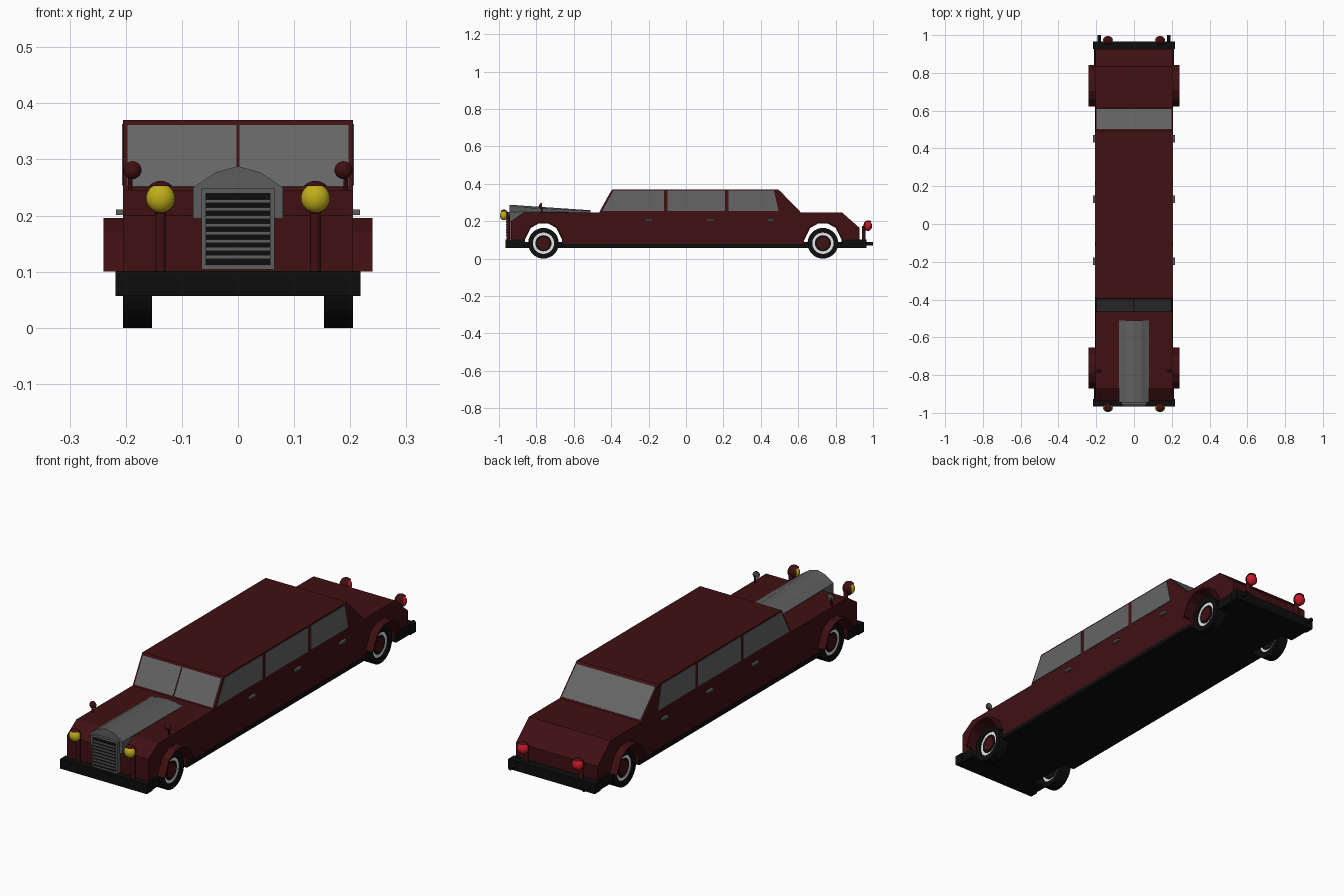
import bpy, bmesh, math
from mathutils import Matrix, Vector

cube = bpy.data.objects.get("Cube")
if cube:
    bpy.data.objects.remove(cube, do_unlink=True)


def material(name, r, g, b):
    m = bpy.data.materials.new(name)
    m.use_nodes = True
    m.diffuse_color = (r, g, b, 1)
    m.node_tree.nodes["Principled BSDF"].inputs["Base Color"].default_value = (r, g, b, 1)
    return m


RED = material("dark red paint", 0.05, 0.005, 0.006)
BLACK = material("black rubber", 0.004, 0.004, 0.004)
GLASS = material("grey glass", 0.13, 0.13, 0.13)
METAL = material("grey metal", 0.11, 0.11, 0.11)
YELLOW = material("yellow lamp", 0.52, 0.42, 0.01)
LAMP_RED = material("red lamp", 0.6, 0.01, 0.02)
WHITE = material("white wall", 0.9, 0.9, 0.9)


def finish(bm, name, mat):
    bmesh.ops.recalc_face_normals(bm, faces=bm.faces)
    mesh = bpy.data.meshes.new(name)
    bm.to_mesh(mesh)
    bm.free()
    mesh.materials.append(mat)
    obj = bpy.data.objects.new(name, mesh)
    bpy.context.collection.objects.link(obj)
    return obj


def loft(name, rings, mat):
    """Closed solid through matching rings of 3D points."""
    bm = bmesh.new()
    loops = [[bm.verts.new(p) for p in ring] for ring in rings]
    n = len(loops[0])
    for a, b in zip(loops, loops[1:]):
        for i in range(n):
            j = (i + 1) % n
            bm.faces.new((a[i], a[j], b[j], b[i]))
    bm.faces.new(loops[0])
    bm.faces.new(loops[-1])
    return finish(bm, name, mat)


def prism(name, side, x0, x1, mat):
    """Side outline of (y, z) points extruded from x0 to x1."""
    return loft(name, [[(x, y, z) for y, z in side] for x in (x0, x1)], mat)


def box(name, x0, x1, y0, y1, z0, z1, mat):
    return prism(name, [(y0, z0), (y1, z0), (y1, z1), (y0, z1)], x0, x1, mat)


def rod(name, centre, radius, depth, axis, mat, sides=12):
    bm = bmesh.new()
    turn = Vector((0, 0, 1)).rotation_difference(Vector(axis)).to_matrix().to_4x4()
    bmesh.ops.create_cone(bm, cap_ends=True, segments=sides, radius1=radius, radius2=radius,
                          depth=depth, matrix=Matrix.Translation(centre) @ turn)
    return finish(bm, name, mat)


def ball(name, centre, scale, mat, keep=None):
    bm = bmesh.new()
    bmesh.ops.create_uvsphere(bm, u_segments=20, v_segments=12, radius=1)
    if keep:
        drop = [f for f in bm.faces if not keep(f.calc_center_median())]
        bmesh.ops.delete(bm, geom=drop, context="FACES")
    bmesh.ops.transform(bm, verts=bm.verts,
                        matrix=Matrix.Translation(centre) @ Matrix.Diagonal((*scale, 1)))
    obj = finish(bm, name, mat)
    obj.data.shade_smooth()
    return obj


def tube(name, x_out, x_in, y, z, r_out, r_in, mat, sides=28):
    """Ring with a square section around a sideways axle."""
    bm = bmesh.new()
    section = [(x_out, r_in), (x_out, r_out), (x_in, r_out), (x_in, r_in)]
    loops = []
    for k in range(sides):
        a = math.tau * k / sides
        loops.append([bm.verts.new((x, y + r * math.cos(a), z + r * math.sin(a))) for x, r in section])
    for k in range(sides):
        a, b = loops[k], loops[(k + 1) % sides]
        for i in range(4):
            j = (i + 1) % 4
            bm.faces.new((a[i], a[j], b[j], b[i]))
    return finish(bm, name, mat)


W = 0.205
FRONT_AXLE, REAR_AXLE = -0.762, 0.732
ARCH = [(-0.1, 0.1), (-0.068, 0.164), (-0.025, 0.188), (0.025, 0.188), (0.068, 0.164), (0.1, 0.1)]


def arch(axle, grow=1.0):
    return [(axle + y * grow, 0.1 + (z - 0.1) * grow) for y, z in ARCH]


# Body shell: one side outline with both wheel arches cut through
def arch_cut(axle):
    return [(axle - 0.1, 0.065)] + arch(axle) + [(axle + 0.1, 0.065)]


outline = ([(-0.936, 0.065)] + arch_cut(FRONT_AXLE) + arch_cut(REAR_AXLE) +
           [(0.927, 0.065), (0.927, 0.165), (0.835, 0.246), (0.613, 0.246), (0.492, 0.37),
            (-0.394, 0.37), (-0.463, 0.246), (-0.868, 0.246), (-0.936, 0.2)])
prism("body", outline, -W, W, RED)

# Black underside and sills
box("underside", -0.15, 0.15, -0.93, 0.925, 0.058, 0.09, BLACK)
box("sill", -W - 0.002, W + 0.002, FRONT_AXLE + 0.1, REAR_AXLE - 0.1, 0.058, 0.077, BLACK)

# Bumpers with short side returns
for name, s, inner in (("front", -1, 0.862), ("rear", 1, 0.832)):
    lo, hi = sorted((s * 0.926, s * 0.966))
    box(name + "_bumper", -0.218, 0.218, lo, hi, 0.057, 0.101, BLACK)
    lo, hi = sorted((s * inner, s * 0.93))
    box(name + "_bumper_return", -0.212, 0.212, lo, hi, 0.057, 0.101, BLACK)

# Windscreen panes and rear window, laid on their slopes
def slope_pane(name, x0, x1, low, high):
    (ya, za), (yb, zb) = low, high
    d = Vector((yb - ya, zb - za))
    n = Vector((-d.y, d.x)).normalized() * 0.002
    if n.y < 0:
        n = -n
    a, b = Vector(low) + d * 0.04, Vector(low) + d * 0.92
    prism(name, [a - n, b - n, b + n, a + n], x0, x1, GLASS)


for s in (-1, 1):
    slope_pane("windscreen", *sorted((s * 0.003, s * 0.197)), (-0.463, 0.246), (-0.394, 0.37))
slope_pane("rear_window", -0.198, 0.198, (0.613, 0.246), (0.492, 0.37))

SIDE_WINDOWS = [(-0.448, -0.118, -0.388), (-0.098, 0.208, -0.098), (0.228, 0.495, 0.228)]
for side, s in (("left", 1), ("right", -1)):
    # Side windows and door handles
    for i, (y0, y1, top0) in enumerate(SIDE_WINDOWS):
        top1 = y1 - 0.025 if i == 2 else y1
        prism(side + "_window", [(y0, 0.254), (y1, 0.254), (top1, 0.363), (top0, 0.363)],
              s * 0.2, s * (W + 0.002), GLASS)
    for y in (-0.198, 0.13, 0.452):
        box(side + "_door_handle", s * 0.2, s * 0.217, y - 0.02, y + 0.02, 0.201, 0.211, METAL)

    # Fenders and wheels
    for end, axle in (("front", FRONT_AXLE), ("rear", REAR_AXLE)):
        name = side + "_" + end
        prism(name + "_fender", arch(axle, 1.09) + arch(axle)[::-1], s * 0.195, s * 0.24, RED)
        tube(name + "_tyre", s * W, s * 0.153, axle, 0.082, 0.082, 0.057, BLACK)
        tube(name + "_white_wall", s * 0.197, s * 0.16, axle, 0.082, 0.058, 0.043, WHITE)
        rod(name + "_rim", (s * 0.176, axle, 0.082), 0.044, 0.04, (1, 0, 0), BLACK, 28)
        rod(name + "_hub", (s * 0.18, axle, 0.082), 0.033, 0.042, (1, 0, 0), RED, 20)

    # Head and tail lamps: bulb, hood shell and post
    for name, e, z, mat in (("head_lamp", -1, 0.231, YELLOW), ("tail_lamp", 1, 0.174, LAMP_RED)):
        c = (s * 0.138, e * 0.974, z)
        ball(side + "_" + name, c, (0.026, 0.021, 0.026), mat)
        ball(side + "_" + name + "_hood", c, (0.029, 0.026, 0.031), RED,
             lambda p, e=e: p.z > 0.62 or p.y * e < -0.45)
        rod(side + "_" + name + "_post", (s * 0.138, e * 0.95, (z + 0.09) / 2), 0.01, z - 0.09,
            (0, 0, 1), RED)

    # Fender mirrors
    rod(side + "_mirror_post", (s * 0.192, -0.77, 0.257), 0.004, 0.04, (0, 0, 1), RED, 8)
    ball(side + "_mirror", (s * 0.188, -0.772, 0.281), (0.016, 0.014, 0.016), RED, lambda p: p.y < 0.1)
    rod(side + "_mirror_glass", (s * 0.188, -0.771, 0.281), 0.0155, 0.004, (0, 1, 0), METAL, 16)

    # Exhaust pipes
    rod(side + "_exhaust", (s * 0.185, 0.96, 0.08), 0.009, 0.08, (0, 1, 0), BLACK)

# Raised bonnet, tapering down toward the windscreen
half = [(0.08, 0.195), (0.08, 0.25), (0.04, 0.277), (0, 0.288)]
section = half + [(-x, z) for x, z in half[-2::-1]]
loft("bonnet", [[(x, -0.945, z) for x, z in section],
                [(x, -0.51, z if z < 0.2 else 0.247 + (z - 0.25) * 0.3) for x, z in section]], METAL)

# Grille: frame, dark opening and slats
box("grille_frame", -0.065, 0.065, -0.957, -0.93, 0.104, 0.249, METAL)
box("grille_opening", -0.058, 0.058, -0.959, -0.95, 0.112, 0.24, BLACK)
for i in range(8):
    z = 0.1262 + i * 0.0142
    box("grille_slat", -0.058, 0.058, -0.963, -0.955, z - 0.0032, z + 0.0032, METAL)
